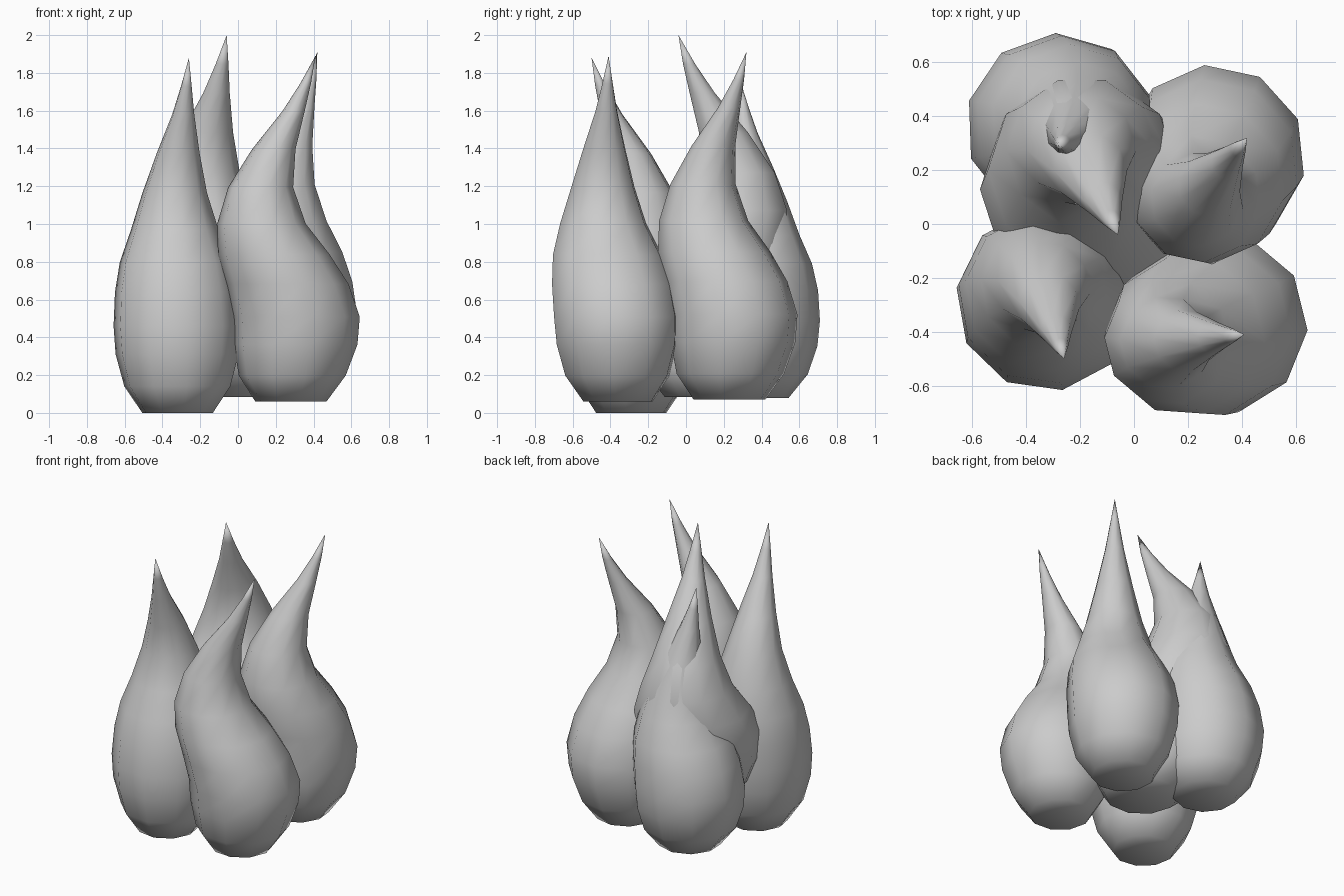
import bpy, math
from mathutils import Vector

cube = bpy.data.objects.get("Cube")
if cube:
    bpy.data.objects.remove(cube)

grey = bpy.data.materials.new("plain_grey")
grey.use_nodes = True
colour = (0.6, 0.6, 0.6, 1)
grey.diffuse_color = colour
grey.node_tree.nodes["Principled BSDF"].inputs["Base Color"].default_value = colour

SIDES = 10
# Shared clove profile: height fraction, radius, pull to neck, pull to tip, pull to foot
PROFILE = [
    (0.00, 0.185, 0.2, 0, 1), (0.075, 0.278, 0.08, 0, 0.75), (0.165, 0.322, 0, 0, 0.45),
    (0.245, 0.331, 0.05, 0, 0.2), (0.34, 0.32, 0.32, 0, 0), (0.425, 0.291, 0.66, 0, 0),
    (0.515, 0.23, 0.98, 0, 0), (0.62, 0.169, 1, 0, 0), (0.73, 0.113, 1, 0.24, 0),
    (0.84, 0.058, 1, 0.6, 0), (0.92, 0.028, 1, 0.82, 0),
]


def clove(name, foot, base, neck, tip, bottom, top, width, turn):
    """Loft rings along a bent spine from foot through base and neck to tip."""
    foot, base, neck, tip = (Vector(p) for p in (foot, base, neck, tip))
    verts, faces = [], []
    for frac, radius, to_neck, to_tip, to_foot in PROFILE:
        centre = base.lerp(neck, to_neck).lerp(tip, to_tip).lerp(foot, to_foot)
        z = bottom + frac * (top - bottom)
        for i in range(SIDES):
            a = math.tau * i / SIDES + math.radians(turn)
            verts.append((centre.x + radius * width * math.cos(a),
                          centre.y + radius * width * math.sin(a), z))
    for r in range(len(PROFILE) - 1):
        for i in range(SIDES):
            j = (i + 1) % SIDES
            a, b = r * SIDES, (r + 1) * SIDES
            faces.append((a + i, a + j, b + j, b + i))
    # pointed tip and slightly dished underside
    verts += [(tip.x, tip.y, top), (foot.x, foot.y, bottom + 0.02)]
    last = (len(PROFILE) - 1) * SIDES
    for i in range(SIDES):
        j = (i + 1) % SIDES
        faces.append((last + i, last + j, len(verts) - 2))
        faces.append((j, i, len(verts) - 1))
    mesh = bpy.data.meshes.new(name)
    mesh.from_pydata(verts, [], faces)
    mesh.materials.append(grey)
    mesh.shade_smooth()
    obj = bpy.data.objects.new(name, mesh)
    bpy.context.collection.objects.link(obj)
    return obj


clove("front_right_clove", (-0.32, -0.29), (-0.325, -0.285), (-0.335, -0.235),
      (-0.26, -0.5), 0.0, 1.88, 1.02, 28)
clove("front_left_clove", (0.28, -0.36), (0.325, -0.37), (0.12, -0.44),
      (0.41, -0.41), 0.06, 1.89, 1.02, -4)
clove("back_left_clove", (0.28, 0.23), (0.305, 0.265), (0.235, 0.09),
      (0.42, 0.32), 0.07, 1.91, 1.03, 24)
clove("back_right_clove", (-0.27, 0.35), (-0.285, 0.365), (-0.2, 0.36),
      (-0.28, 0.29), 0.08, 1.75, 1.05, 20)
clove("centre_clove", (0.02, 0.1), (-0.18, 0.06), (-0.195, 0.275),
      (-0.06, -0.04), 0.085, 2.0, 1.21, 0)
